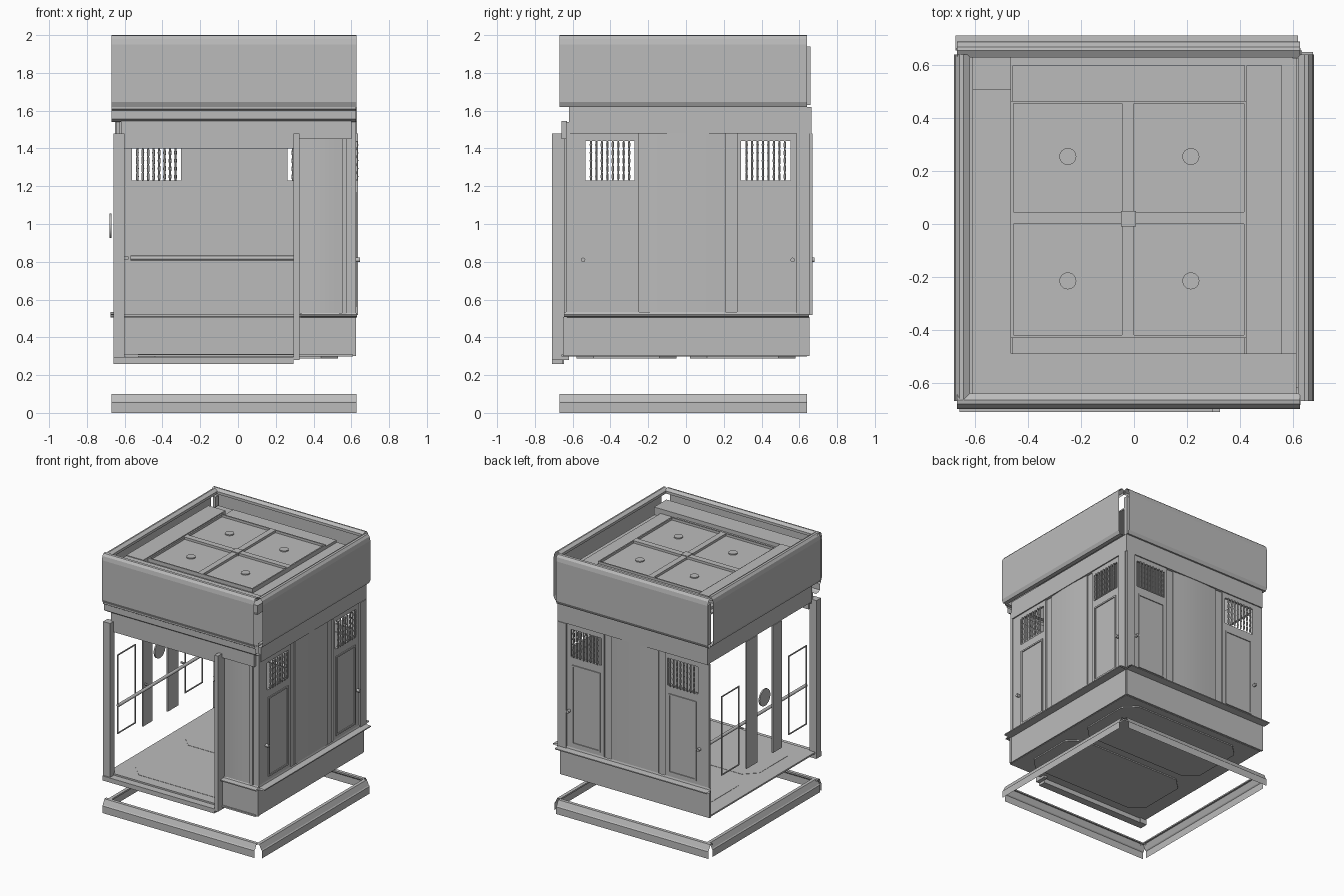
import bpy, bmesh, math
from mathutils import Vector, Matrix

if "Cube" in bpy.data.objects:
    bpy.data.objects.remove(bpy.data.objects["Cube"])

steel = bpy.data.materials.new("brushed_grey")
steel.use_nodes = True
GREY = (0.5, 0.5, 0.5, 1)
steel.diffuse_color = GREY
steel.node_tree.nodes["Principled BSDF"].inputs["Base Color"].default_value = GREY


def finish(name, bm, smooth=False, closed=True):
    if closed:
        bmesh.ops.recalc_face_normals(bm, faces=bm.faces)
    me = bpy.data.meshes.new(name)
    bm.to_mesh(me)
    bm.free()
    me.materials.append(steel)
    ob = bpy.data.objects.new(name, me)
    bpy.context.collection.objects.link(ob)
    if smooth:
        bpy.ops.object.select_all(action='DESELECT')
        ob.select_set(True)
        bpy.context.view_layer.objects.active = ob
        bpy.ops.object.shade_smooth_by_angle(angle=math.radians(40))


def boxes(name, *pairs):
    bm = bmesh.new()
    for a, b in pairs:
        a, b = Vector(a), Vector(b)
        size = [abs(c) for c in b - a]
        m = Matrix.Translation((a + b) / 2) @ Matrix.Diagonal((*size, 1))
        bmesh.ops.create_cube(bm, size=1, matrix=m)
    finish(name, bm)


def rod(name, p, q, r, sides=12):
    p, q = Vector(p), Vector(q)
    bm = bmesh.new()
    turn = (q - p).to_track_quat('Z', 'Y').to_matrix().to_4x4()
    bmesh.ops.create_cone(bm, cap_ends=True, segments=sides, radius1=r, radius2=r,
                          depth=(q - p).length, matrix=Matrix.Translation((p + q) / 2) @ turn)
    finish(name, bm, True)


def sheet(name, at, u0, u1, profile):
    """Folded sheet: open profile of (outward, z) run straight along one side."""
    bm = bmesh.new()
    rows = [(bm.verts.new(at(u0, d, z)), bm.verts.new(at(u1, d, z))) for d, z in profile]
    for a, b in zip(rows, rows[1:]):
        bm.faces.new((a[0], a[1], b[1], b[0]))
    bm.normal_update()
    # the tallest face is the outer one and must look outward
    tall = max(bm.faces, key=lambda f: max(v.co.z for v in f.verts) - min(v.co.z for v in f.verts))
    outward = Vector(at(0, 1, 0)) - Vector(at(0, 0, 0))
    if tall.normal.dot(outward) < 0:
        bmesh.ops.reverse_faces(bm, faces=bm.faces)
    finish(name, bm, closed=False)


def prism(name, outline, z0, z1, smooth=False):
    bm = bmesh.new()
    f = bm.faces.new([bm.verts.new((x, y, z0)) for x, y in outline])
    r = bmesh.ops.extrude_face_region(bm, geom=[f])
    for v in r["geom"]:
        if isinstance(v, bmesh.types.BMVert):
            v.co.z = z1
    finish(name, bm, smooth)


def frame_pairs(at, u0, u1, z0, z1, d0, d1, w):
    """Four strips round an upright rectangle."""
    return [(at(u0, d0, z0), at(u0 + w, d1, z1)), (at(u1 - w, d0, z0), at(u1, d1, z1)),
            (at(u0 + w, d0, z0), at(u1 - w, d1, z0 + w)), (at(u0 + w, d0, z1 - w), at(u1 - w, d1, z1))]


def grille(name, at, u0, u1, d, z0, z1):
    """Row of turned bars."""
    bm = bmesh.new()
    bars, steps = 8, 10
    for b in range(bars):
        c = Vector(at(u0 + (b + 1) * (u1 - u0) / (bars + 1), d, 0))
        last = None
        for s in range(steps + 1):
            r = .008 if s % 2 else .005
            z = z0 + (z1 - z0) * s / steps
            ring = [bm.verts.new(c + Vector((r * math.cos(k * math.tau / 6), r * math.sin(k * math.tau / 6), z)))
                    for k in range(6)]
            if last:
                for k in range(6):
                    bm.faces.new((last[k], last[(k + 1) % 6], ring[(k + 1) % 6], ring[k]))
            last = ring
    finish(name, bm, True)


# sides: u runs along the side, d points outward
def on_right(u, d, z):
    return (d, u + .01, z)


def on_left(u, d, z):
    return (-d, u, z)


def on_back(u, d, z):
    return (u - .02, d, z)


def on_front(u, d, z):
    return (u - .02, -d, z)


def wall(side, at, D):
    """Panelled wall with two grilled doors."""
    boxes(side + "_plinth", (at(-.64, D - .02, .3), at(.635, D - .005, .508)))
    sheet(side + "_ledge", at, -.655, .64, [(D, .535), (D + .004, .522), (D + .052, .518),
                                            (D + .052, .51), (D - .005, .506)])
    boxes(side + "_header", (at(-.63, D - .02, 1.48), at(.65, D + .005, 1.62)))
    boxes(side + "_end_posts", (at(-.635, D - .025, .518), at(-.60, D - .005, 1.48)),
          (at(.575, D - .025, .518), at(.645, D + .01, 1.48)))
    boxes(side + "_mid_posts", *[(at(s * .2, D - .025, .518), at(s * .26, D - .016, 1.48)) for s in (-1, 1)])
    # gently bowed centre panel
    arc = [(-.2 + .05 * k, D - .008 + .008 * math.sin(math.pi * k / 8)) for k in range(9)]
    pts = [at(u, d, 0)[:2] for u, d in arc + [(.2, D - .025), (-.2, D - .025)]]
    prism(side + "_centre_panel", pts, .518, 1.48, True)
    for s, tag in ((-1, "_door_a"), (1, "_door_b")):
        def m(u, d, z, s=s):
            return at(s * u, d, z)
        i, o = D - .02, D - .004
        boxes(side + tag, (m(.26, i, .518), m(.6, o, 1.23)), (m(.26, i, 1.44), m(.6, o, 1.48)),
              (m(.26, i, 1.23), m(.282, o, 1.44)), (m(.542, i, 1.23), m(.6, o, 1.44)))
        boxes(side + tag + "_moulding", *frame_pairs(m, .29, .53, .56, 1.17, o, o + .007, .012),
              *frame_pairs(m, .29, .53, .56, 1.17, i - .005, i, .006))
        grille(side + tag + "_bars", m, .282, .542, D + .004, 1.23, 1.44)
        rod(side + tag + "_knob", m(.555, o, .81), m(.555, D + .02, .81), .012)


wall("left_side", on_right, .625)
wall("back", on_back, .66)

# handrails with wall brackets
for tag, at, d, u0 in (("back", on_back, .59, -.55), ("left", on_right, .555, -.55), ("right", on_left, .59, -.62)):
    rod(tag + "_handrail", at(u0, d, .82), at(.56, d, .82), .012)
    for u in (-.22, .22):
        rod(tag + "_rail_bracket", at(u, d, .82), at(u, d + .05, .82), .008, 8)

# open side: header, slats, mouldings and round badge
boxes("right_side_header", ((-.645, -.61, 1.48), (-.625, .65, 1.62)))
boxes("right_side_slats", ((-.65, -.24, .5), (-.64, -.13, 1.48)), ((-.65, .06, .5), (-.64, .19, 1.48)))
for u0, u1 in ((-.55, -.33), (.27, .49)):
    boxes("right_side_moulding", *frame_pairs(on_left, u0, u1, .56, 1.17, .64, .647, .008))
rod("round_badge", (-.671, .01, .99), (-.681, .01, .99), .065, 24)

# front: cornice, header, lintel, jambs, sill, return panel
sheet("front_cornice", on_front, -.65, .645,
      [(.685, 1.625), (.685, 1.608), (.672, 1.6), (.672, 1.555), (.66, 1.545), (.63, 1.54)])
boxes("front_header", ((-.62, -.66, 1.45), (.6, -.63, 1.545)))
boxes("door_lintel", ((-.6, -.66, 1.40), (.3, -.635, 1.46)))
boxes("door_jambs", ((-.66, -.70, .26), (-.6, -.645, 1.48)), ((.295, -.71, .28), (.325, -.62, 1.48)))
boxes("door_sill", ((-.66, -.71, .26), (.295, -.65, .295)))
boxes("front_plinth", ((.325, -.65, .3), (.625, -.63, .508)))
sheet("front_ledge", on_front, .35, .65, [(.64, .53), (.645, .522), (.685, .518), (.685, .51), (.65, .506)])
arc = [(.325 + .225 * k / 6, -.63 - .01 * math.sin(math.pi * k / 6)) for k in range(7)]
prism("front_return_panel", arc + [(.55, -.615), (.325, -.615)], .518, 1.48, True)
boxes("front_corner_post", ((.55, -.645, .518), (.575, -.615, 1.5)), ((.575, -.635, .518), (.625, -.615, 1.54)))

# floor with chamfered plates underneath and a thin inlay on top
boxes("floor", ((-.65, -.66, .298), (.61, .64, .31)))
for y0, y1 in ((-.58, -.05), (.02, .58)):
    c, x0, x1 = .09, -.53, .53
    plate = [(x0 + c, y0), (x1 - c, y0), (x1, y0 + c), (x1, y1 - c),
             (x1 - c, y1), (x0 + c, y1), (x0, y1 - c), (x0, y0 + c)]
    prism("floor_under_plate", plate, .289, .298)
    prism("floor_inlay", plate, .31, .312)

# floating base skirt and canopy: four straight folded strips each, open at the corners
for tag, at, D, u0, u1 in (("front", on_front, .70, -.65, .647), ("back", on_back, .69, -.65, .647),
                           ("left", on_right, .68, -.68, .63), ("right", on_left, .68, -.67, .64)):
    sheet(tag + "_base_skirt", at, u0, u1,
          [(D - .005, 0), (D - .005, .055), (D - .012, .062), (D - .03, .1), (D - .055, .1), (D - .055, .088)])
    sheet(tag + "_canopy", at, u0, u1,
          [(D - .045, 1.62), (D - .012, 1.62), (D, 1.645), (D, 1.95), (D - .006, 1.98), (D - .02, 1.997),
           (D - .035, 2), (D - .06, 1.985), (D - .06, 1.965)])
boxes("canopy_corner_brackets", *[((x, .625, 1.63), (x + .02, .66, 1.94)) for x in (-.65, .6)])

# ceiling
boxes("ceiling_backing", ((-.645, -.645, 1.85), (.615, .64, 1.86)))
boxes("ceiling_panel", ((-.46, -.42, 1.86), (.42, .46, 1.90)))
boxes("ceiling_beams", ((-.46, 0, 1.9), (.42, .045, 1.918)), ((-.045, -.42, 1.9), (.0, .46, 1.918)),
      ((-.05, -.01, 1.9), (.008, .05, 1.924)))
boxes("ceiling_border", ((-.465, -.43, 1.86), (-.455, .465, 1.918)), ((.415, -.43, 1.86), (.425, .465, 1.918)),
      ((-.455, -.43, 1.86), (.415, -.42, 1.918)), ((-.455, .455, 1.86), (.415, .465, 1.918)))
boxes("ceiling_side_trays", ((-.61, -.49, 1.86), (-.465, .51, 1.925)), ((.425, -.49, 1.86), (.56, .6, 1.885)),
      ((-.61, .51, 1.86), (-.465, .63, 1.88)))
boxes("ceiling_end_trays", ((-.61, -.64, 1.86), (.615, -.49, 1.92)), ((-.46, -.49, 1.86), (.42, -.43, 1.89)),
      ((-.46, .465, 1.86), (.42, .6, 1.9)))
for x in (-.25, .215):
    for y in (-.215, .255):
        rod("ceiling_light", (x, y, 1.9), (x, y, 1.908), .032, 24)
